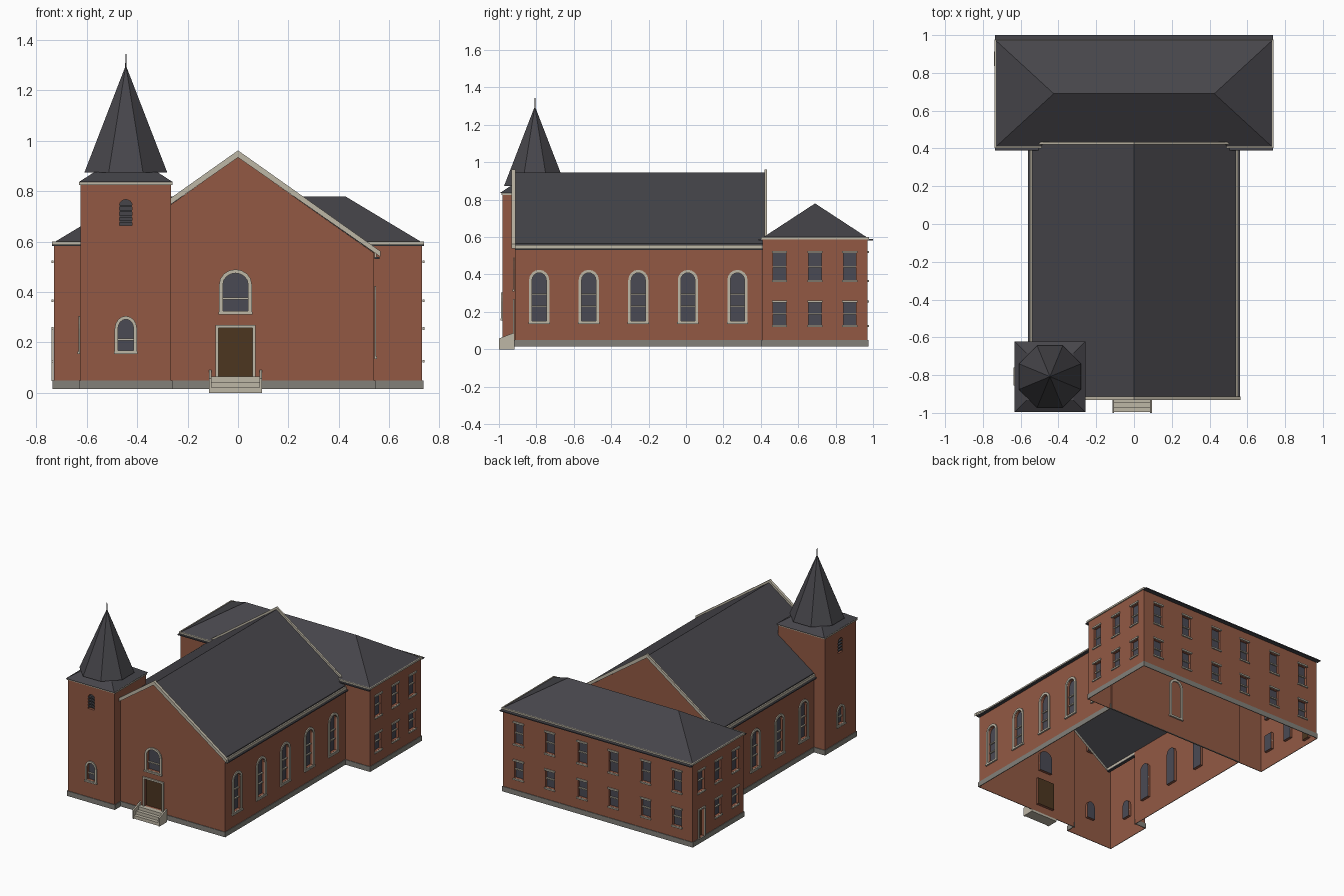
import bpy, bmesh, math
from mathutils import Matrix, Vector

cube = bpy.data.objects.get("Cube")
if cube:
    bpy.data.objects.remove(cube, do_unlink=True)


def material(name, rgb):
    lin = [((c / 255 + 0.055) / 1.055) ** 2.4 for c in rgb] + [1]
    m = bpy.data.materials.new(name)
    m.use_nodes = True
    m.diffuse_color = lin
    bsdf = next(n for n in m.node_tree.nodes if n.type == 'BSDF_PRINCIPLED')
    bsdf.inputs["Base Color"].default_value = lin
    return m


BRICK, ROOF, GLASS, DOOR, TRIM, STONE = range(6)
MATS = [material("red brick", (146, 89, 68)), material("dark slate", (70, 69, 74)),
        material("window glass", (74, 74, 84)), material("brown door", (76, 54, 32)),
        material("pale trim", (190, 183, 166)), material("grey plinth", (130, 128, 121))]


def finish(name, bm, mat=None):
    bmesh.ops.recalc_face_normals(bm, faces=bm.faces)
    me = bpy.data.meshes.new(name)
    bm.to_mesh(me)
    for m in (MATS if mat is None else [MATS[mat]]):
        me.materials.append(m)
    ob = bpy.data.objects.new(name, me)
    bpy.context.collection.objects.link(ob)
    return ob


def facing(side, cx=0, cy=0):
    """Wall frame: u along the wall, v up, w outward."""
    w = {"front": (0, -1), "right": (1, 0), "back": (0, 1), "left": (-1, 0)}[side]
    m = Matrix(((-w[1], 0, w[0], cx), (w[0], 0, w[1], cy), (0, 1, 0, 0), (0, 0, 0, 1)))
    return m


def prism(bm, pts, w0, w1, M=Matrix(), cap=0):
    a = [bm.verts.new(M @ Vector((u, v, w0))) for u, v in pts]
    b = [bm.verts.new(M @ Vector((u, v, w1))) for u, v in pts]
    n = len(pts)
    bm.faces.new(a).material_index = cap
    bm.faces.new(b)
    for i in range(n):
        j = (i + 1) % n
        bm.faces.new((a[i], a[j], b[j], b[i]))


def ring(bm, outer, inner, w0, w1, M):
    n = len(outer)
    loops = [[bm.verts.new(M @ Vector((u, v, w))) for u, v in pts]
             for pts, w in ((outer, w0), (outer, w1), (inner, w1), (inner, w0))]
    for i in range(n):
        j = (i + 1) % n
        for k in range(4):
            p, q = loops[k], loops[(k + 1) % 4]
            bm.faces.new((p[i], p[j], q[j], q[i]))


def rect(u0, u1, v0, v1):
    return [(u0, v0), (u1, v0), (u1, v1), (u0, v1)]


def arch(c, half, base, spring, top, n=8):
    pts = [(c - half, base), (c + half, base)]
    for i in range(n + 1):
        t = math.pi * i / n
        pts.append((c + half * math.cos(t), spring + (top - spring) * math.sin(t)))
    return pts


def strips(bm, outline, z0, z1, t0, t1):
    """Bars running outside each edge of a counter-clockwise outline."""
    for i, p in enumerate(outline):
        a, b = Vector(p), Vector(outline[(i + 1) % len(outline)])
        d = (b - a).normalized()
        n = Vector((d.y, -d.x))
        a, b = a - d * t1, b + d * t1
        prism(bm, [a + n * t0, b + n * t0, b + n * t1, a + n * t1], z0, z1)


def hull(bm, pts):
    vs = [bm.verts.new(p) for p in pts]
    bmesh.ops.convex_hull(bm, input=vs)


def boolean(ob, helper, op):
    mod = ob.modifiers.new(op, 'BOOLEAN')
    mod.object, mod.operation, mod.solver = helper, op, 'EXACT'
    helper.hide_render = True


def make_shell(ob, helpers):
    """Apply the booleans, open the underside and colour the roof faces."""
    deps = bpy.context.evaluated_depsgraph_get()
    me = bpy.data.meshes.new_from_object(ob.evaluated_get(deps))
    ob.modifiers.clear()
    ob.data = me
    bm = bmesh.new()
    bm.from_mesh(me)
    bm.normal_update()
    for f in bm.faces:
        if f.normal.z > 0.3 and f.calc_center_median().z > 0.56:
            if f.material_index == BRICK and f.calc_area() > 0.01:
                f.material_index = ROOF
    low = [f for f in bm.faces if f.normal.z < -0.9 and f.calc_center_median().z < 0.03]
    bmesh.ops.delete(bm, geom=low, context='FACES')
    bm.to_mesh(me)
    bm.free()
    for h in helpers:
        bpy.data.objects.remove(h, do_unlink=True)


BASE, DEPTH = 0.015, 0.018
frames, slats = bmesh.new(), bmesh.new()
church_cut, annex_cut = bmesh.new(), bmesh.new()


def bar(M, u0, u1, v0, v1, w0=0.001, w1=0.009):
    prism(frames, rect(u0, u1, v0, v1), w0, w1, M)


def arched_window(M, c, half, base, spring, top, edge, bars, cut=True):
    inner = arch(c, half - edge, base + edge, spring, top - edge)
    ring(frames, arch(c, half, base, spring, top), inner, 0.001, 0.008, M)
    bar(M, c - half - 0.003, c + half + 0.003, base, base + 0.01, 0.001, 0.012)
    if cut:
        prism(church_cut, inner, -DEPTH, 0.02, M, GLASS)
        for z in bars:
            bar(M, c - half + edge, c + half - edge, z - 0.004, z + 0.004, -DEPTH + 0.001, -0.008)


def sash_window(M, c, z0, z1):
    prism(annex_cut, rect(c - 0.034, c + 0.034, z0, z1), -DEPTH, 0.02, M, GLASS)
    mid = (z0 + z1) / 2
    bar(M, c - 0.034, c + 0.034, mid - 0.004, mid + 0.004, -DEPTH + 0.001, -0.008)
    bar(M, c - 0.041, c + 0.041, z1, z1 + 0.011)
    bar(M, c - 0.041, c + 0.041, z0 - 0.01, z0)


def framed_door(M, cutter, c, half, z0, z1, edge):
    inner = rect(c - half + edge, c + half - edge, z0, z1 - edge)
    ring(frames, rect(c - half, c + half, z0 - 0.002, z1), inner, 0.001, 0.01, M)
    prism(cutter, inner, -DEPTH, 0.02, M, DOOR)


# Nave windows and main entrance
front, right, left = facing("front", 0, -0.915), facing("right", 0.54), facing("left", -0.54)
for i in range(5):
    y = -0.785 + 0.265 * i
    arched_window(right, y, 0.054, 0.135, 0.37, 0.425, 0.016, (0.23, 0.295))
    if i:
        arched_window(left, -y, 0.054, 0.135, 0.37, 0.425, 0.016, (0.23, 0.295))
arched_window(facing("back", 0, 0.42), 0, 0.055, 0.135, 0.37, 0.425, 0.016, (), False)
arched_window(front, -0.01, 0.065, 0.31, 0.43, 0.49, 0.015, (0.375,))
framed_door(front, church_cut, -0.01, 0.08, 0.065, 0.27, 0.012)

# Tower windows and louvres
TX, TY = -0.445, -0.808
for M in (facing("front", TX, -0.98), facing("left", -0.625, TY)):
    arched_window(M, 0, 0.044, 0.155, 0.255, 0.305, 0.013, (0.212,))
    prism(church_cut, arch(0, 0.025, 0.665, 0.745, 0.767), -DEPTH, 0.02, M, ROOF)
    for i in range(4):
        z = 0.675 + 0.021 * i
        prism(slats, rect(-0.025, 0.025, z, z + 0.008), -DEPTH + 0.001, -0.002, M)

# Annex windows and side door
ROWS = ((0.13, 0.25), (0.37, 0.515))
for z0, z1 in ROWS:
    for x in (0.12, 0.37, 0.61):
        for s in (-1, 1):
            sash_window(facing("back", 0, 0.97), s * x, z0, z1)
    for y in (0.5, 0.69, 0.875):
        sash_window(facing("right", 0.73), y, z0, z1)
        if not (y > 0.8 and z0 < 0.2):
            sash_window(facing("left", -0.73), -y, z0, z1)
framed_door(facing("left", -0.73), annex_cut, -0.875, 0.038, 0.05, 0.255, 0.01)

# Nave joined with tower
bm = bmesh.new()
prism(bm, [(-0.54, BASE), (0.54, BASE), (0.54, 0.554), (0, 0.935), (-0.54, 0.554)],
      -0.42, 0.915, facing("front"))
church = finish("nave_and_tower_walls", bm)
bm = bmesh.new()
prism(bm, rect(-0.625, -0.265, -0.98, -0.636), BASE, 0.835)
helpers = [finish("tower_block", bm), finish("church_openings", church_cut)]
boolean(church, helpers[0], 'UNION')
boolean(church, helpers[1], 'DIFFERENCE')
make_shell(church, helpers)

# Annex with hipped roof
bm = bmesh.new()
hull(bm, [(x, y, z) for x in (-0.73, 0.73) for y in (0.41, 0.97) for z in (BASE, 0.597)]
     + [(-0.425, 0.69, 0.78), (0.425, 0.69, 0.78)])
annex = finish("annex_walls_and_roof", bm)
cutter = finish("annex_openings", annex_cut)
boolean(annex, cutter, 'DIFFERENCE')
make_shell(annex, [cutter])

finish("window_and_door_trim", frames, TRIM)
finish("tower_louvre_slats", slats, ROOF)

# Plinth
bm = bmesh.new()
strips(bm, [(0.54, -0.915), (0.54, 0.41), (-0.54, 0.41), (-0.54, -0.636), (-0.625, -0.636),
            (-0.625, -0.98), (-0.265, -0.98), (-0.265, -0.915)], BASE, 0.05, 0.001, 0.005)
strips(bm, rect(-0.73, 0.73, 0.41, 0.97), BASE, 0.05, 0.001, 0.005)
finish("plinth", bm, STONE)

# Nave roof, gutters and gable copings
roof, trim = bmesh.new(), bmesh.new()
F = facing("front")
prism(roof, [(0, 0.945), (0.54, 0.565), (0.54, 0.555), (0, 0.936), (-0.54, 0.555), (-0.54, 0.565)],
      -0.43, 0.916, F)
coping = [(0, 0.962), (0.565, 0.562), (0.565, 0.54), (0, 0.934), (-0.565, 0.54), (-0.565, 0.562)]
prism(trim, coping, 0.912, 0.932, F)
prism(trim, coping, -0.434, -0.421, F)
for s in (-1, 1):
    prism(trim, rect(s * 0.541, s * 0.55, 0.54, 0.559), -0.42, 0.915, F)
    prism(roof, rect(s * 0.541, s * 0.562, 0.532, 0.54), -0.42, 0.915, F)

# Annex eaves
strips(trim, rect(-0.73, 0.73, 0.41, 0.97), 0.588, 0.6, 0.001, 0.008)
for y0, y1 in ((0.388, 0.41), (0.97, 1.0)):
    prism(roof, rect(-0.737, 0.737, y0, y1), 0.582, 0.589)

# Tower eaves, skirt roof, spire and finial
strips(trim, rect(-0.625, -0.265, -0.98, -0.636), 0.825, 0.837, 0.001, 0.006)
hull(roof, [(TX + sx * h, TY + sy * h, z) for h, z in ((0.187, 0.836), (0.125, 0.876))
            for sx in (-1, 1) for sy in (-1, 1)])
finish("nave_roof_and_skirt", roof, ROOF)
finish("eaves_and_copings", trim, TRIM)
bm = bmesh.new()
spin = Matrix.Translation((TX, TY, 1.087)) @ Matrix.Rotation(math.pi / 8, 4, 'Z')
bmesh.ops.create_cone(bm, cap_ends=True, segments=8, radius1=0.178, radius2=0, depth=0.426, matrix=spin)
bmesh.ops.create_cone(bm, cap_ends=True, segments=6, radius1=0.003, radius2=0.002, depth=0.055,
                      matrix=Matrix.Translation((TX, TY, 1.317)))
finish("spire", bm, ROOF)

# Entrance steps with cheek walls
bm = bmesh.new()
for i in range(3):
    prism(bm, rect(-0.105, 0.085, -0.995 + 0.024 * i, -0.916), 0.0, 0.022 * (i + 1))
for x in (-0.115, 0.085):
    prism(bm, [(-1, 0), (-0.916, 0), (-0.916, 0.09), (-1, 0.058)], x, x + 0.01, facing("right"))
finish("entrance_steps", bm, TRIM)
